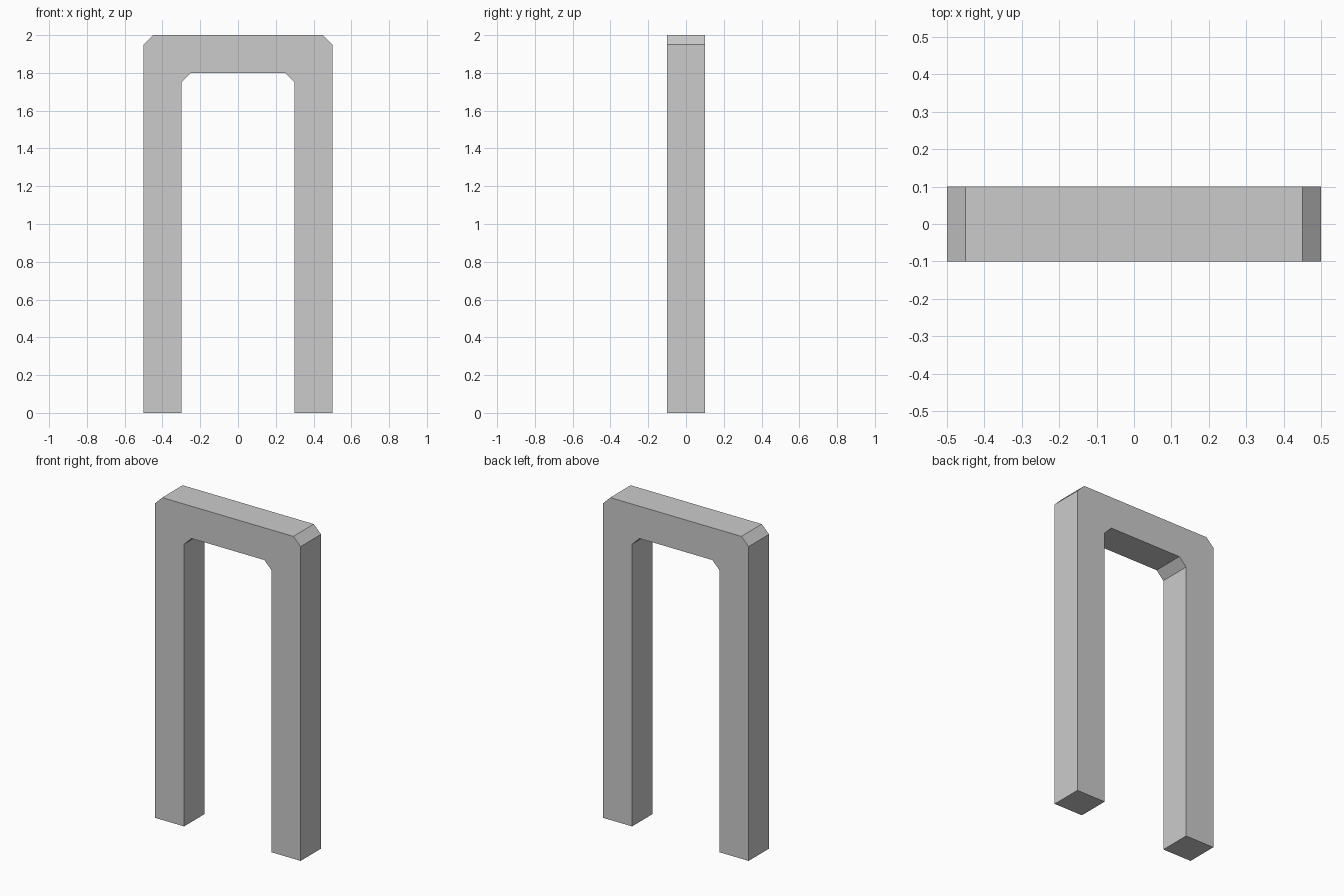
import bpy
import bmesh
from mathutils import Vector

HALF_DEPTH = 0.1
CHAMFER = 0.05

cube = bpy.data.objects.get("Cube")
if cube:
    bpy.data.objects.remove(cube, do_unlink=True)

# Plain grey stone
stone = bpy.data.materials.new("grey_stone")
stone.use_nodes = True
colour = (0.6, 0.6, 0.6, 1)
stone.diffuse_color = colour
stone.node_tree.nodes["Principled BSDF"].inputs["Base Color"].default_value = colour


def half_outline(side, height):
    """Foot, chamfer start and chamfer end of the left half of an outline."""
    return [(side, 0), (side, height - CHAMFER), (side - CHAMFER, height)]


def mirrored(points):
    return [(-x, z) for x, z in reversed(points)]


# Arch outline: over the outside, then back along the opening
outer = half_outline(0.5, 2.0)
inner = half_outline(0.3, 1.8)
profile = mirrored(outer)[::-1] + outer[::-1] + inner + mirrored(inner)

# Extrude the outline from front to back
bm = bmesh.new()
front = bm.faces.new([bm.verts.new((x, -HALF_DEPTH, z)) for x, z in profile])
extruded = bmesh.ops.extrude_face_region(bm, geom=[front], use_keep_orig=True)
back = [v for v in extruded["geom"] if isinstance(v, bmesh.types.BMVert)]
bmesh.ops.translate(bm, verts=back, vec=Vector((0, 2 * HALF_DEPTH, 0)))
bmesh.ops.recalc_face_normals(bm, faces=bm.faces[:])

mesh = bpy.data.meshes.new("stone_arch")
bm.to_mesh(mesh)
bm.free()
mesh.materials.append(stone)
arch = bpy.data.objects.new("stone_arch", mesh)
bpy.context.collection.objects.link(arch)
